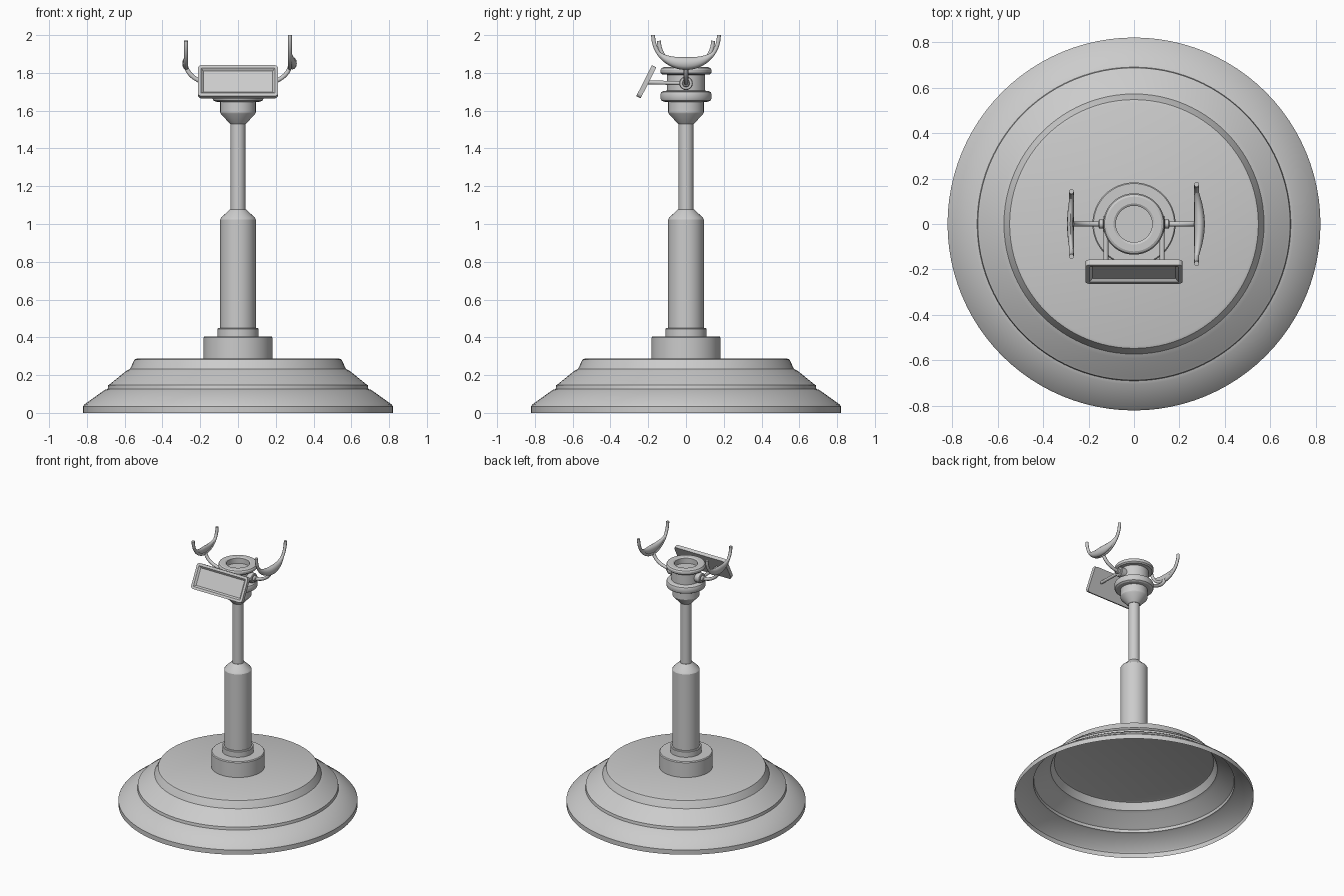
import bpy, bmesh, math
from mathutils import Matrix, Vector

if "Cube" in bpy.data.objects:
    bpy.data.objects.remove(bpy.data.objects["Cube"])


def finish(name, bm, angle=35):
    me = bpy.data.meshes.new(name)
    bm.to_mesh(me)
    bm.free()
    ob = bpy.data.objects.new(name, me)
    bpy.context.collection.objects.link(ob)
    smooth(ob, angle)
    return ob


def smooth(ob, angle=35):
    bpy.ops.object.select_all(action='DESELECT')
    ob.select_set(True)
    bpy.context.view_layer.objects.active = ob
    bpy.ops.object.shade_smooth_by_angle(angle=math.radians(angle))


def lathe(name, profile, seg=64, matrix=None, angle=25):
    """Revolve (radius, height) points around z."""
    bm = bmesh.new()
    rings = [[bm.verts.new((r * math.cos(2 * math.pi * i / seg),
                            r * math.sin(2 * math.pi * i / seg), z))
              for i in range(seg)] for r, z in profile]
    for a, b in zip(rings, rings[1:]):
        for i in range(seg):
            k = (i + 1) % seg
            bm.faces.new((a[i], a[k], b[k], b[i]))
    bmesh.ops.remove_doubles(bm, verts=bm.verts, dist=1e-5)
    if matrix:
        bm.transform(matrix)
    return finish(name, bm, angle)


def tube(name, points, radius):
    """Round bar along a path."""
    cu = bpy.data.curves.new(name, 'CURVE')
    cu.dimensions = '3D'
    cu.bevel_depth = radius
    cu.bevel_resolution = 3
    cu.use_fill_caps = True
    sp = cu.splines.new('POLY')
    sp.points.add(len(points) - 1)
    for p, co in zip(sp.points, points):
        p.co = (*co, 1)
    ob = bpy.data.objects.new(name, cu)
    bpy.context.collection.objects.link(ob)
    bpy.ops.object.select_all(action='DESELECT')
    ob.select_set(True)
    bpy.context.view_layer.objects.active = ob
    bpy.ops.object.convert(target='MESH')
    smooth(bpy.context.view_layer.objects.active, 40)


def bezier(p0, p1, p2, p3, n=12):
    p0, p1, p2, p3 = map(Vector, (p0, p1, p2, p3))
    return [(1 - t) ** 3 * p0 + 3 * t * (1 - t) ** 2 * p1 + 3 * t * t * (1 - t) * p2 + t ** 3 * p3
            for t in (i / n for i in range(n + 1))]


def crescent(name, x, side, radius, zc, depth, bulge):
    """Pad thickening the bottom of a cradle, tapering to both ends."""
    bm = bmesh.new()
    n, m, span = 24, 12, math.radians(58)
    rings = []
    for i in range(n + 1):
        a = -span + 2 * span * i / n
        w = math.cos(a / span * math.pi / 2)
        hr, hx = 0.008 + depth / 2 * w, 0.008 + bulge / 2 * w
        rc = radius - depth / 2 * w
        ring = []
        for j in range(m):
            t = 2 * math.pi * j / m
            r = rc + hr * math.cos(t)
            ring.append(bm.verts.new((x + side * bulge * 0.45 * w + hx * math.sin(t),
                                      r * math.sin(a), zc - r * math.cos(a))))
        rings.append(ring)
    for a, b in zip(rings, rings[1:]):
        for j in range(m):
            k = (j + 1) % m
            bm.faces.new((a[j], a[k], b[k], b[j]))
    bm.faces.new(rings[0])
    bm.faces.new(rings[-1])
    bmesh.ops.recalc_face_normals(bm, faces=bm.faces)
    finish(name, bm, 50)


# Stepped hollow base
lathe("base_shell", [(0.82, 0), (0.82, 0.035), (0.812, 0.046), (0.705, 0.122), (0.69, 0.126),
                     (0.687, 0.147), (0.675, 0.155), (0.592, 0.222), (0.572, 0.232),
                     (0.553, 0.272), (0.547, 0.283), (0.535, 0.287), (0, 0.287)], 96)

# Collar, column and slim pole
lathe("base_collar", [(0.183, 0.287), (0.183, 0.398), (0.178, 0.405), (0.09, 0.405)])
lathe("column", [(0.108, 0.40), (0.108, 0.445), (0.104, 0.45), (0.094, 0.45),
                 (0.094, 1.025), (0.088, 1.035), (0.042, 1.078), (0.03, 1.078)], 48)
lathe("pole", [(0.039, 1.07), (0.039, 1.54)], 32)

# Spool shaped head with a recessed top
lathe("head", [(0.03, 1.53), (0.042, 1.53), (0.09, 1.582), (0.094, 1.59), (0.094, 1.645),
               (0.12, 1.648), (0.131, 1.655), (0.135, 1.665), (0.135, 1.688), (0.131, 1.698),
               (0.12, 1.704), (0.1, 1.706), (0.1, 1.79), (0.125, 1.792), (0.134, 1.8),
               (0.135, 1.815), (0.13, 1.825), (0.12, 1.83), (0.09, 1.83), (0.08, 1.824),
               (0.08, 1.785), (0, 1.785)])

# Side hubs, curved arms, cradles with pads, and screen struts
for label, s, R, zc, depth, bulge in (("left", -1, 0.143, 1.97, 0.045, 0.012),
                                      ("right", 1, 0.174, 2.0, 0.05, 0.03)):
    mat = Matrix.Translation((0, 0, 1.745)) @ Matrix.Rotation(s * math.pi / 2, 4, 'Y')
    lathe(label + "_hub", [(0.036, 0.085), (0.036, 0.132), (0.032, 0.137), (0.02, 0.137),
                           (0.02, 0.152), (0.015, 0.156), (0, 0.156)], 24, mat)
    x = s * 0.275
    low = zc - R
    tube(label + "_arm", bezier((s * 0.14, 0, 1.745), (s * 0.22, 0, 1.75),
                                (s * 0.262, 0, 1.79), (x, 0, low + 0.005)), 0.012)
    arc = [math.pi * (i / 32 - 0.5) for i in range(33)]
    tube(label + "_cradle", [(x, R * math.sin(a), zc - R * math.cos(a)) for a in arc], 0.011)
    crescent(label + "_pad", x, s, R, zc, depth, bulge)
    tube(label + "_screen_strut", [(s * 0.124, 0, 1.745), (s * 0.124, -0.205, 1.75)], 0.011)

# Tilted screen: rounded plate with an inset front
bm = bmesh.new()
hw, hh, cr, th = 0.213, 0.092, 0.02, 0.026
outline = []
for cx, cz, start in ((1, 1, 0), (-1, 1, 90), (-1, -1, 180), (1, -1, 270)):
    for k in range(6):
        a = math.radians(start + 18 * k)
        outline.append(bm.verts.new((cx * (hw - cr) + cr * math.cos(a), -th / 2,
                                     cz * (hh - cr) + cr * math.sin(a))))
front = bm.faces.new(outline)
ext = bmesh.ops.extrude_face_region(bm, geom=[front], use_keep_orig=True)
bmesh.ops.translate(bm, vec=(0, th, 0),
                    verts=[v for v in ext["geom"] if isinstance(v, bmesh.types.BMVert)])
bmesh.ops.recalc_face_normals(bm, faces=bm.faces)
front = min((f for f in bm.faces if len(f.verts) > 4), key=lambda f: f.calc_center_median().y)
bmesh.ops.inset_region(bm, faces=[front], thickness=0.018)
bmesh.ops.inset_region(bm, faces=[front], thickness=0.012, depth=-0.012)
bm.transform(Matrix.Translation((0, -0.21, 1.753)) @ Matrix.Rotation(math.radians(-27), 4, 'X'))
finish("screen", bm, 30)
